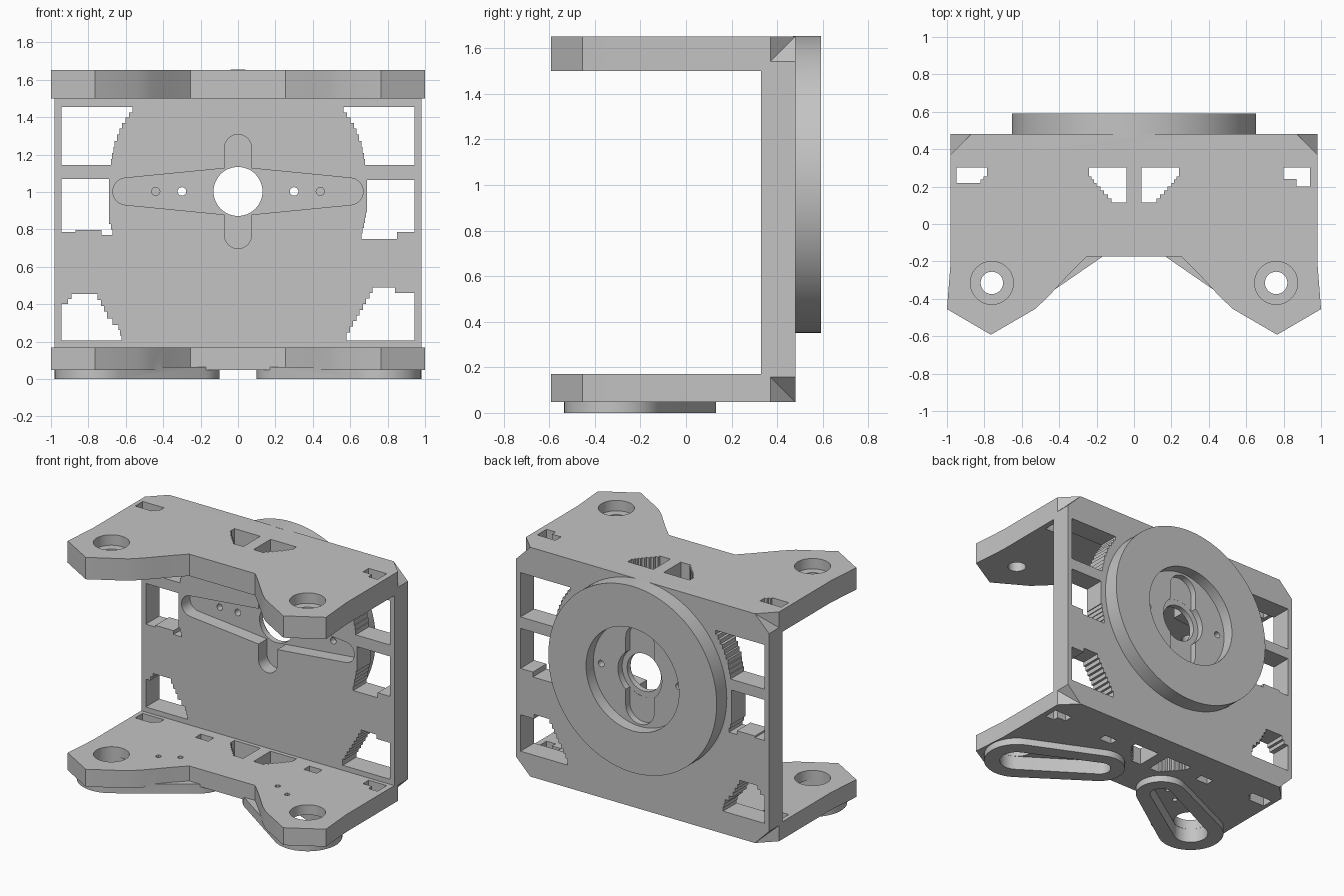
import bpy, bmesh, math
from math import sin, cos, pi, atan2, asin, hypot

cube = bpy.data.objects.get("Cube")
if cube:
    bpy.data.objects.remove(cube, do_unlink=True)

grey = bpy.data.materials.new("light_grey_plastic")
grey.use_nodes = True
COLOUR = (0.55, 0.55, 0.55, 1)
grey.diffuse_color = COLOUR
grey.node_tree.nodes["Principled BSDF"].inputs["Base Color"].default_value = COLOUR


def prism(name, outline, axis, low, high):
    """Extrude an outline along z, or along y when it is drawn in x and z."""
    bm = bmesh.new()

    def place(u, v, w):
        return (u, v, w) if axis == "z" else (u, w, v)
    bottom = [bm.verts.new(place(u, v, low)) for u, v in outline]
    top = [bm.verts.new(place(u, v, high)) for u, v in outline]
    bm.faces.new(bottom)
    bm.faces.new(top)
    n = len(outline)
    for i in range(n):
        j = (i + 1) % n
        bm.faces.new((bottom[i], bottom[j], top[j], top[i]))
    bmesh.ops.recalc_face_normals(bm, faces=bm.faces)
    mesh = bpy.data.meshes.new(name)
    bm.to_mesh(mesh)
    bm.free()
    mesh.materials.append(grey)
    obj = bpy.data.objects.new(name, mesh)
    bpy.context.collection.objects.link(obj)
    return obj


def combine(target, tool, operation):
    tool.hide_render = True
    mod = target.modifiers.new(operation.lower(), "BOOLEAN")
    mod.operation, mod.object, mod.solver = operation, tool, "EXACT"
    bpy.context.view_layer.objects.active = target
    bpy.ops.object.modifier_apply(modifier=mod.name)
    bpy.data.objects.remove(tool, do_unlink=True)


def arc(x, y, r, start, end, n):
    return [(x + r * cos(start + (end - start) * i / n),
             y + r * sin(start + (end - start) * i / n)) for i in range(n + 1)]


def circle(x, y, r, n=48):
    return arc(x, y, r, 0, 2 * pi, n)[:-1]


def hull(a, ra, b, rb):
    """Outline wrapped around two circles."""
    dx, dy = b[0] - a[0], b[1] - a[1]
    t = atan2(dy, dx)
    k = pi / 2 - asin((ra - rb) / hypot(dx, dy))
    return arc(*b, rb, t - k, t + k, 16) + arc(*a, ra, t + k, t + 2 * pi - k, 24)


def stepped(points, step=0.03):
    """Turn slanted edges of an outline into small stairs, without spurs."""
    out = []
    for (x, y), (u, v) in zip(points, points[1:] + points[:1]):
        n = max(1, round(abs(v - y) / step)) if x != u and y != v else 1
        for i in range(n):
            xx, yy = x + (u - x) * i / n, y + (v - y) * i / n
            out += [(xx, yy), (xx, y + (v - y) * (i + 1) / n)]
    i = 0
    while i < len(out):
        a, b, c = out[i - 1], out[i], out[(i + 1) % len(out)]
        if any(max(abs(a[k] - b[k]), abs(b[k] - c[k])) < 1e-6 for k in (0, 1)):
            out.pop(i)
            i = 0
        else:
            i += 1
    return out


def mirrored(points):
    return [(-x, y) for x, y in points]


# Frame: back plate with cut corners, joined to two forked arms
W, BACK, INNER, LOW, TOP, C = 0.98, 0.48, 0.33, 0.048, 1.653, 0.11
half = [(W - C, TOP), (W, TOP - C), (W, LOW + C), (W - C, LOW)]
bracket = prism("bracket", half + mirrored(half)[::-1], "y", INNER, BACK)
half = [(W - C, BACK), (W, BACK - C), (W, -0.2), (1, -0.455), (0.765, -0.592),
        (0.53, -0.455), (0.465, -0.395), (0.4, -0.325), (0.33, -0.25), (0.255, -0.175)]
fork = half + mirrored(half)[::-1]
combine(bracket, prism("top_arm", fork, "z", 1.5, TOP), "UNION")
combine(bracket, prism("bottom_arm", fork, "z", LOW, 0.17), "UNION")

# Round boss on the back
HUB = 1.003
combine(bracket, prism("back_disc", circle(0, HUB, 0.652, 96), "y", 0.47, 0.592), "UNION")

# Pads under the bottom arm
BOLT, TIP = (0.76, -0.315), (0.27, -0.038)
for s in (-1, 1):
    a, b = (s * BOLT[0], BOLT[1]), (s * TIP[0], TIP[1])
    combine(bracket, prism("horn_pad", hull(a, 0.22, b, 0.17), "z", 0, 0.065), "UNION")


def cut(outline, axis, low, high):
    combine(bracket, prism("cutter", outline, axis, low, high), "DIFFERENCE")


# Jagged windows through the back plate
upper = [(0.945, 1.455), (0.945, 1.145), (0.68, 1.145), (0.66, 1.24),
         (0.62, 1.34), (0.545, 1.455)]
left_middle = [(-0.945, 1.07), (-0.69, 1.07), (-0.69, 0.86), (-0.66, 0.77),
               (-0.73, 0.77), (-0.73, 0.797), (-0.87, 0.797), (-0.87, 0.785),
               (-0.945, 0.785)]
right_middle = [(0.945, 1.065), (0.69, 1.065), (0.69, 0.92), (0.655, 0.75),
                (0.85, 0.75), (0.87, 0.785), (0.945, 0.785)]
left_lower = [(-0.945, 0.205), (-0.945, 0.4), (-0.91, 0.4), (-0.87, 0.455),
              (-0.75, 0.455), (-0.7, 0.36), (-0.64, 0.29), (-0.615, 0.205)]
right_lower = [(0.945, 0.205), (0.945, 0.46), (0.84, 0.46), (0.8, 0.49),
               (0.72, 0.49), (0.65, 0.37), (0.58, 0.25), (0.58, 0.205)]
for window in (upper, mirrored(upper), left_middle, right_middle,
               left_lower, right_lower):
    cut(stepped(window), "y", 0.2, 0.7)

# Small openings through both arms
centre = [(0.04, 0.303), (0.04, 0.115), (0.12, 0.115), (0.2, 0.2),
          (0.24, 0.255), (0.24, 0.303)]
left_corner = [(-0.95, 0.303), (-0.785, 0.303), (-0.785, 0.27),
               (-0.84, 0.22), (-0.95, 0.22)]
right_corner = [(0.8, 0.303), (0.94, 0.303), (0.94, 0.2), (0.87, 0.2),
                (0.87, 0.24), (0.8, 0.24)]
for window in (centre, mirrored(centre), left_corner, right_corner):
    cut(stepped(window, 0.02), "z", -0.1, 0.8)
    cut(stepped(window, 0.02), "z", 0.9, 1.8)

# Bolt holes, horn pockets and slots in the arms
for s in (-1, 1):
    bolt, tip = (s * BOLT[0], BOLT[1]), (s * TIP[0], TIP[1])
    cut(circle(*bolt, 0.06, 32), "z", 1.3, 1.8)
    cut(circle(*bolt, 0.115), "z", 1.58, 1.8)
    cut(hull(bolt, 0.115, tip, 0.075), "z", -0.1, 0.1)
    cut(circle(*bolt, 0.114), "z", -0.1, 0.5)
    for d in (0.3, 0.44):
        cut(circle(bolt[0] - s * d * 0.872, bolt[1] + d * 0.49, 0.018, 12), "z", -0.1, 0.5)
    x, y = s * 0.42, 0.23
    cut([(x - 0.05, y - 0.03), (x + 0.05, y - 0.03),
         (x + 0.05, y + 0.03), (x - 0.05, y + 0.03)], "z", -0.1, 0.5)

# Cross-shaped horn pocket in the front
FLOOR = 0.425
for s in (-1, 1):
    cut(hull((0, HUB), 0.13, (s * 0.597, HUB), 0.072), "y", 0.2, FLOOR)
cut(hull((0, HUB - 0.233), 0.072, (0, HUB + 0.233), 0.072), "y", 0.2, FLOOR)

# Round pocket in the back, with a lobed recess in its floor
cut(circle(0, HUB, 0.36, 64), "y", 0.51, 0.8)
cut(hull((0, HUB - 0.235), 0.11, (0, HUB + 0.235), 0.11), "y", 0.465, 0.8)
cut(circle(0, HUB, 0.17), "y", 0.464, 0.8)

# Hub opening and screw holes
cut(circle(0, HUB, 0.131), "y", 0.2, 0.8)
for s in (-1, 1):
    cut(circle(s * 0.3, HUB, 0.023, 16), "y", 0.2, 0.8)
    cut(circle(s * 0.44, HUB, 0.022, 16), "y", 0.2, 0.47)

# Keep edges sharp and curved walls smooth
bpy.context.view_layer.objects.active = bracket
bracket.select_set(True)
bpy.ops.object.shade_smooth_by_angle(angle=math.radians(30))
